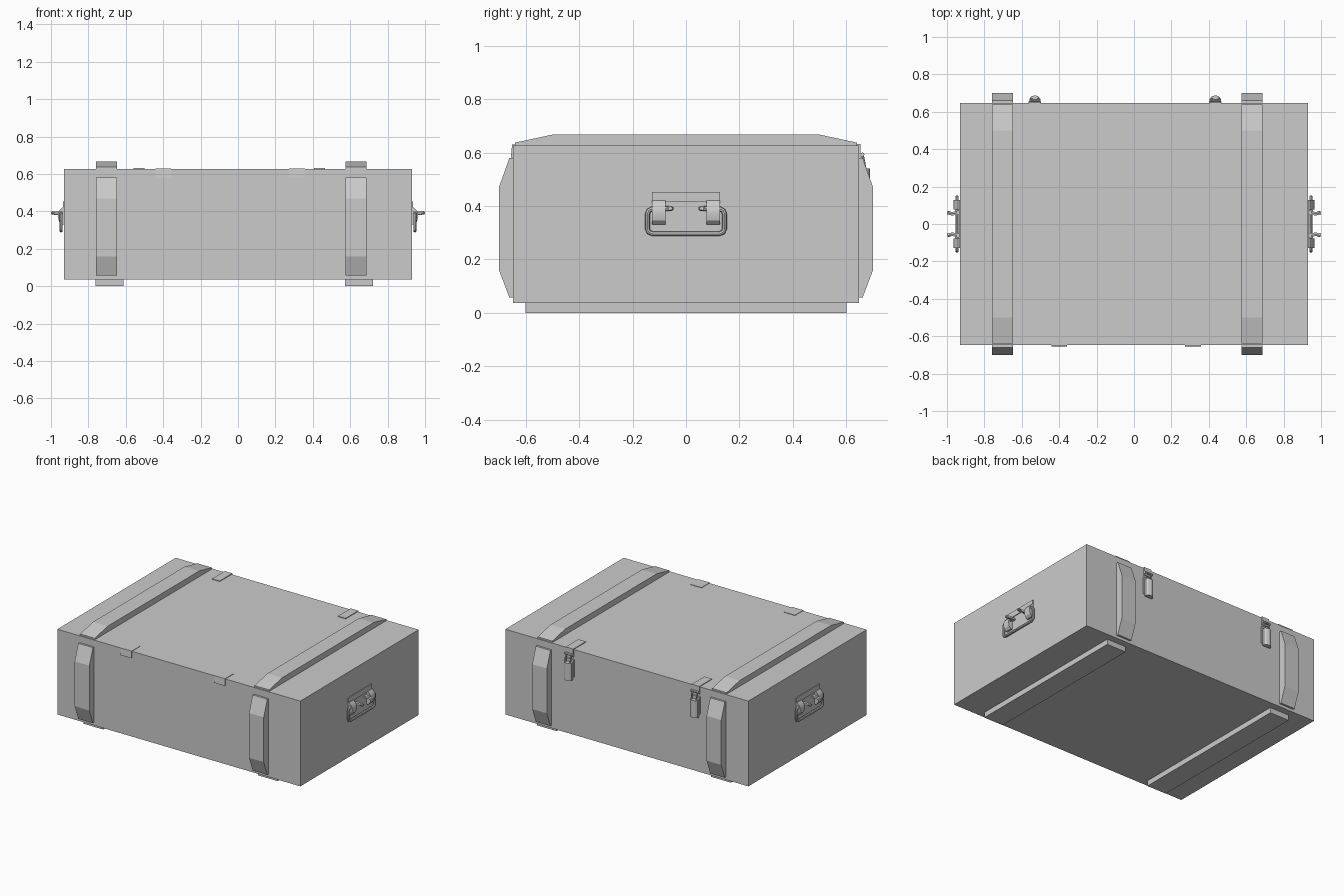
import bpy
import bmesh
from mathutils import Matrix, Vector

cube = bpy.data.objects.get("Cube")
if cube:
    bpy.data.objects.remove(cube, do_unlink=True)

# One grey paint for everything
grey = bpy.data.materials.new("grey_paint")
grey.use_nodes = True
colour = (0.6, 0.6, 0.6, 1)
grey.diffuse_color = colour
grey.node_tree.nodes["Principled BSDF"].inputs["Base Color"].default_value = colour


def finish(name, bm, smooth=False):
    bmesh.ops.recalc_face_normals(bm, faces=bm.faces)
    mesh = bpy.data.meshes.new(name)
    bm.to_mesh(mesh)
    bm.free()
    mesh.materials.append(grey)
    ob = bpy.data.objects.new(name, mesh)
    bpy.context.collection.objects.link(ob)
    if smooth:
        bpy.ops.object.select_all(action='DESELECT')
        ob.select_set(True)
        bpy.context.view_layer.objects.active = ob
        bpy.ops.object.shade_smooth_by_angle()
    return ob


def box(name, lo, hi):
    lo, hi = Vector(lo), Vector(hi)
    bm = bmesh.new()
    bmesh.ops.create_cube(bm, size=1, matrix=Matrix.Translation((lo + hi) / 2)
                          @ Matrix.Diagonal((*(hi - lo), 1)))
    return finish(name, bm)


def prism(name, points, offset, smooth=False):
    """Extrude a closed 3D outline along an offset."""
    bm = bmesh.new()
    face = bm.faces.new([bm.verts.new(p) for p in points])
    new = bmesh.ops.extrude_face_region(bm, geom=[face])["geom"]
    bmesh.ops.translate(bm, vec=offset,
                        verts=[v for v in new if isinstance(v, bmesh.types.BMVert)])
    return finish(name, bm, smooth)


def rod(name, points, radius):
    """Round bar along a path, turned into a mesh."""
    curve = bpy.data.curves.new(name, 'CURVE')
    curve.dimensions = '3D'
    curve.bevel_depth = radius
    curve.bevel_resolution = 2
    curve.use_fill_caps = True
    spline = curve.splines.new('POLY')
    spline.points.add(len(points) - 1)
    for p, co in zip(spline.points, points):
        p.co = (*co, 1)
    tmp = bpy.data.objects.new(name + "_path", curve)
    bpy.context.collection.objects.link(tmp)
    bpy.context.view_layer.update()
    mesh = bpy.data.meshes.new_from_object(
        tmp.evaluated_get(bpy.context.evaluated_depsgraph_get()))
    bpy.data.objects.remove(tmp, do_unlink=True)
    bm = bmesh.new()
    bm.from_mesh(mesh)
    bpy.data.meshes.remove(mesh)
    return finish(name, bm, True)


HALF_X, HALF_Y, BASE, TOP = 0.93, 0.647, 0.037, 0.627
box("crate_body", (-HALF_X, -HALF_Y, BASE), (HALF_X, HALF_Y, TOP))

# Chamfered battens and floor runners, one set on each side
for side, x in (("right", -0.76), ("left", 0.575)):
    width = (0.112, 0, 0)
    lid = [(-0.64, TOP), (-0.64, 0.637), (-0.5, 0.667),
           (0.5, 0.667), (0.64, 0.637), (0.64, TOP)]
    prism(f"{side}_lid_batten", [(x, y, z) for y, z in lid], width)
    wall = [(HALF_Y, 0.057), (0.661, 0.057), (0.7, 0.16),
            (0.7, 0.47), (0.661, 0.58), (HALF_Y, 0.58)]
    for end, s in (("front", -1), ("back", 1)):
        prism(f"{side}_{end}_batten", [(x, s * y, z) for y, z in wall], width)
    box(f"{side}_floor_runner", (x - 0.003, -0.6, 0), (x + 0.147, 0.6, BASE))

# Thin angle hinges wrapped over the front edge
for side, x in (("right", -0.4), ("left", 0.315)):
    hinge = [(-HALF_Y, 0.582), (-0.655, 0.582), (-0.651, 0.63),
             (-0.56, 0.63), (-0.56, TOP), (-HALF_Y, TOP)]
    prism(f"{side}_hinge", [(x - 0.042, y, z) for y, z in hinge], (0.084, 0, 0))

# Toggle latches on the back edge
for side, x in (("right", -0.53), ("left", 0.435)):
    hook = [(0.515, TOP), (0.515, 0.632), (0.653, 0.632),
            (0.653, 0.575), (HALF_Y, 0.575), (HALF_Y, TOP)]
    prism(f"{side}_latch_hook", [(x - 0.029, y, z) for y, z in hook], (0.058, 0, 0))
    box(f"{side}_latch_plate", (x - 0.034, HALF_Y, 0.44), (x + 0.034, 0.656, 0.56))
    lever = [(-0.029, 0.656), (-0.029, 0.67), (-0.018, 0.683), (0, 0.688),
             (0.018, 0.683), (0.029, 0.67), (0.029, 0.656)]
    prism(f"{side}_latch_lever", [(x + u, y, 0.42) for u, y in lever], (0, 0, 0.12), True)
    rod(f"{side}_latch_loop", [(x - 0.018, 0.672, 0.53), (x - 0.018, 0.66, 0.595),
                               (x + 0.018, 0.66, 0.595), (x + 0.018, 0.672, 0.53)], 0.005)
    rod(f"{side}_latch_pin", [(x - 0.03, 0.66, 0.592), (x + 0.03, 0.66, 0.592)], 0.008)

# Drop handles on both ends
for side, s in (("right", -1), ("left", 1)):
    box(f"{side}_handle_plate", (min(s * 0.928, s * 0.936), -0.127, 0.415),
        (max(s * 0.928, s * 0.936), 0.127, 0.452))
    for end, y in (("front", -0.127), ("back", 0.077)):
        clip = [(0.928, 0.42), (0.94, 0.42), (0.957, 0.402), (0.964, 0.375),
                (0.957, 0.345), (0.942, 0.33), (0.928, 0.33)]
        prism(f"{side}_{end}_handle_clip", [(s * u, y, z) for u, z in clip],
              (0, 0.05, 0), True)
    # Half of the bail, from the outer stub round to the lower bar
    half = [(0.995, 0.062, 0.392), (0.975, 0.055, 0.39), (0.95, 0.06, 0.39),
            (0.946, 0.08, 0.39), (0.946, 0.125, 0.39), (0.946, 0.139, 0.383),
            (0.946, 0.144, 0.37), (0.946, 0.144, 0.315), (0.946, 0.139, 0.302),
            (0.946, 0.125, 0.296)]
    path = half + [(u, -y, z) for u, y, z in reversed(half)]
    rod(f"{side}_handle_bail", [(s * u, y, z) for u, y, z in path], 0.009)
    # Pointed stops where the bail ends flare outwards
    for end, d in (("front", -1), ("back", 1)):
        stop = [(0.93, 0.05), (0.97, 0.046), (1.0, 0.05), (1.0, 0.066),
                (0.97, 0.064), (0.93, 0.075)]
        prism(f"{side}_{end}_handle_stop", [(s * u, d * y, 0.385) for u, y in stop],
              (0, 0, 0.012))
